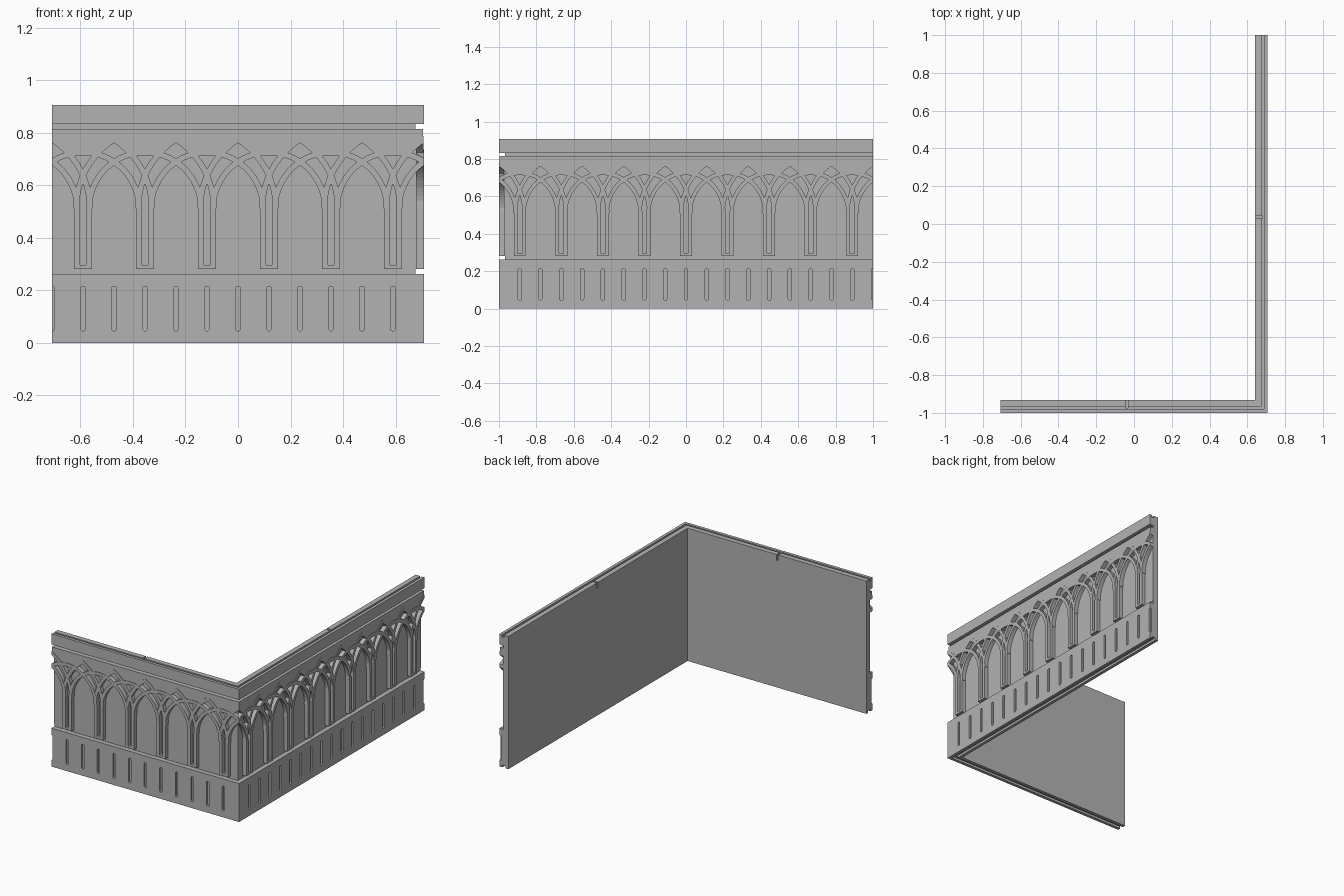
import bpy, bmesh, math
from mathutils import Vector

cube = bpy.data.objects.get("Cube")
if cube:
    bpy.data.objects.remove(cube, do_unlink=True)

X = 0.708            # half length of the front wall
THICK = 0.067
PANEL = 0.028        # depth of the recessed arcade panel
SPRING = 0.512       # height where the arches start to curve
PITCH = 0.236        # reference arch spacing

stone = bpy.data.materials.new("plain grey stone")
stone.use_nodes = True
grey = (0.45, 0.45, 0.45, 1)
stone.diffuse_color = grey
stone.node_tree.nodes["Principled BSDF"].inputs["Base Color"].default_value = grey


def front(u, d, z):
    return Vector((u, -1 + d, z))


def side(u, d, z):
    return Vector((X - d, u, z))


def finish(bm, name):
    bmesh.ops.recalc_face_normals(bm, faces=bm.faces[:])
    mesh = bpy.data.meshes.new(name)
    bm.to_mesh(mesh)
    bm.free()
    mesh.materials.append(stone)
    obj = bpy.data.objects.new(name, mesh)
    bpy.context.collection.objects.link(obj)
    return obj


def strip(bm, place, low, high, d0, d1):
    """Solid strip between two matching (u, z) polylines, from depth d0 to d1."""
    rings = []
    for (a, b), (c, e) in zip(low, high):
        rings.append([bm.verts.new(place(*q)) for q in
                      ((a, d0, b), (c, d0, e), (c, d1, e), (a, d1, b))])
    for r, s in zip(rings, rings[1:]):
        for i in range(4):
            j = (i + 1) % 4
            bm.faces.new((r[i], r[j], s[j], s[i]))
    bm.faces.new(rings[0])
    bm.faces.new(rings[-1][::-1])


def box(bm, place, u0, u1, z0, z1, d0, d1):
    strip(bm, place, [(u0, z0), (u1, z0)], [(u0, z1), (u1, z1)], d0, d1)


def arc(c, r, sx, a0, a1, n):
    """Points on an arc; sx stretches it along the wall."""
    pts = []
    for i in range(n + 1):
        a = a0 + (a1 - a0) * i / n
        pts.append((c + sx * r * math.cos(a), SPRING + r * math.sin(a)))
    return pts


def clip(bm, point, normal):
    """Remove what lies beyond a plane and cap the cut."""
    cut = bmesh.ops.bisect_plane(bm, geom=bm.verts[:] + bm.edges[:] + bm.faces[:],
                                 plane_co=point, plane_no=normal, clear_outer=True)
    edges = [e for e in cut["geom_cut"] if isinstance(e, bmesh.types.BMEdge)]
    bmesh.ops.holes_fill(bm, edges=edges, sides=0)


# Wall body: one cross-section (depth, height) swept round the corner
profile = [(0, 0), (0, .262), (.032, .262), (.032, .281), (PANEL, .281), (PANEL, .815),
           (.032, .815), (.032, .833), (0, .833), (0, .906), (.02, .906), (.02, .89),
           (.033, .89), (.033, .906), (THICK, .906), (THICK, 0), (.046, 0),
           (.046, .015), (.02, .015), (.02, 0)]
bm = bmesh.new()
stations = [[bm.verts.new(p) for p in pts] for pts in (
    [front(-X, d, z) for d, z in profile],
    [front(X - d, d, z) for d, z in profile],
    [side(1, d, z) for d, z in profile])]
for s, t in zip(stations, stations[1:]):
    for i in range(len(s)):
        j = (i + 1) % len(s)
        bm.faces.new((s[i], s[j], t[j], t[i]))
bm.faces.new(stations[0])
bm.faces.new(stations[-1])
body = finish(bm, "wall_body")

# Cutters: upright slots in the plinth and a channel across each top
bm = bmesh.new()
for place, half, count in ((front, X, 6), (side, 1, 9)):
    step = half / count
    w = 0.009
    for k in range(2 * count + 1):
        u = -half + k * step
        angles = [math.pi * i / 8 for i in range(9)]
        low = [(u - w * math.cos(a), .054 - w * math.sin(a)) for a in angles]
        high = [(u - w * math.cos(a), .206 + w * math.sin(a)) for a in angles]
        strip(bm, place, low, high, -.01, .012)
box(bm, front, -.043, -.031, .865, .95, .027, .1)
box(bm, side, .031, .043, .865, .95, .027, .1)
cutter = finish(bm, "slot_cutter")
cutter.hide_render = True
cutter.hide_viewport = True
mod = body.modifiers.new("slots", "BOOLEAN")
mod.operation = "DIFFERENCE"
mod.solver = "EXACT"
mod.object = cutter

# Interlaced arcade on each wall
ROUND = (.202, .224)
POINTED = (.300, .322)
OFFSET = .167


def arcade(name, place, half, count, planes):
    p = 2 * half / count
    sx = p / PITCH
    back = PANEL + .004
    bm = bmesh.new()
    # Round ribs, paired legs and their feet
    for k in range(-1, count + 1):
        c = -half + (k + .5) * p
        strip(bm, place, arc(c, ROUND[0], sx, 0, math.pi, 40),
              arc(c, ROUND[1], sx, 0, math.pi, 40), 0, back)
        for s in (-1, 1):
            a, b = sorted((c + s * .012 * sx, c + s * .034 * sx))
            box(bm, place, a, b, .281, SPRING, 0, back)
        box(bm, place, c - .034 * sx, c + .034 * sx, .281, .296, 0, back)
    # Pointed ribs
    for k in range(count + 1):
        c = -half + k * p
        for s in (-1, 1):
            lines = [arc(c - s * OFFSET * sx, r, s * sx, 0, math.acos(OFFSET / r), 20)
                     for r in POINTED]
            strip(bm, place, lines[0], lines[1], .001, back)
    # Spandrel plate above the ribs
    low, high = [], []
    n = 24 * count
    for i in range(n + 1):
        u = -half + i * p / 24
        f = abs((i + 12) % 24 - 12) / 24 * PITCH
        pointed = math.sqrt(POINTED[1] ** 2 - (f + OFFSET) ** 2)
        rounded = math.sqrt(ROUND[1] ** 2 - (PITCH / 2 - f) ** 2)
        low.append((u, SPRING + max(pointed, rounded) - .004))
        high.append((u, .815))
    strip(bm, place, low, high, .004, back)
    for point, normal in planes:
        clip(bm, point, normal)
    return finish(bm, name)


corner = (X, -1, 0)
arcade("front_arcade", front, X, 6, [((-X, 0, 0), (-1, 0, 0)), (corner, (1, 1, 0))])
arcade("side_arcade", side, 1, 9, [((0, 1, 0), (0, 1, 0)), (corner, (-1, -1, 0))])
